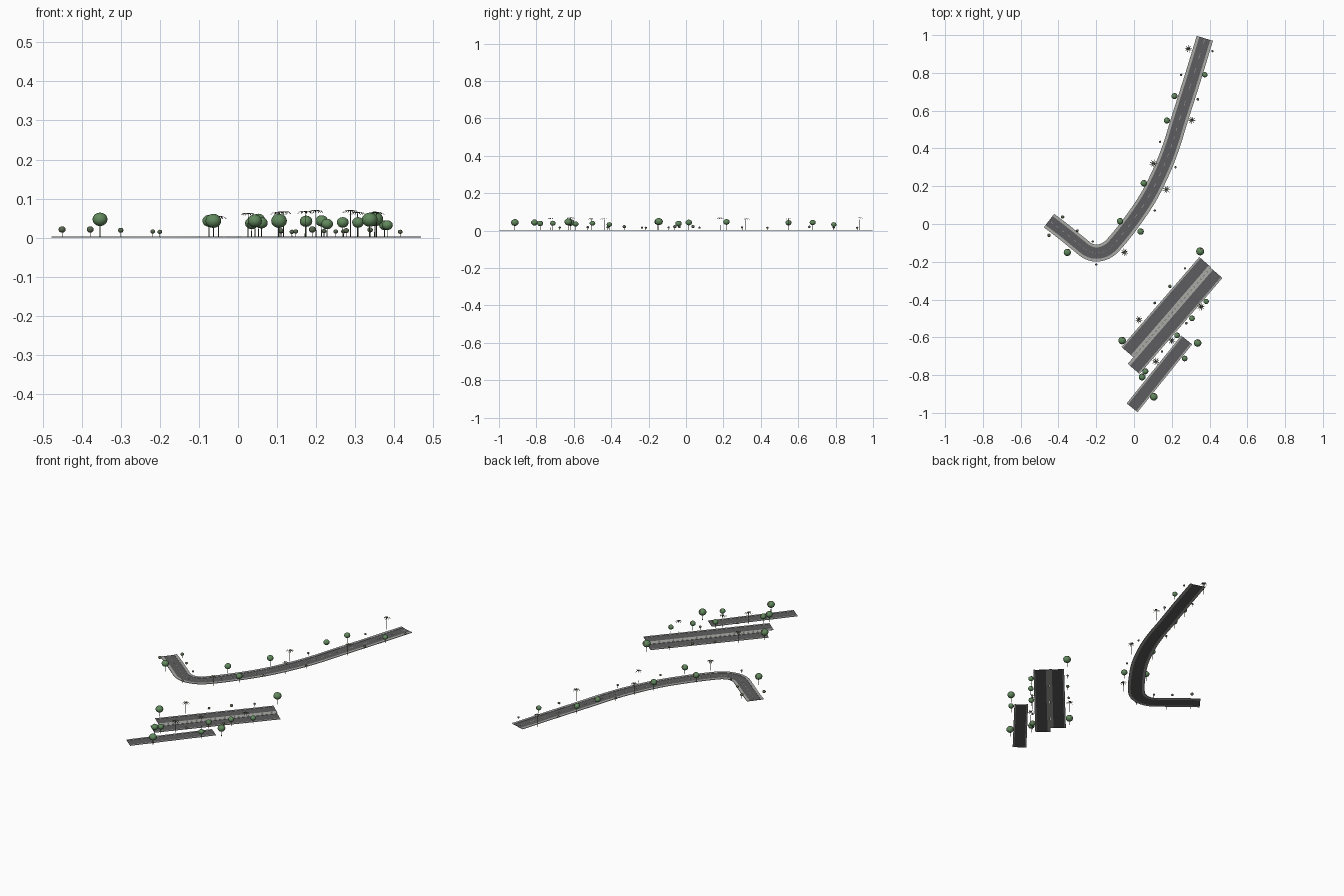
import bpy, bmesh, math
from mathutils import Vector, Matrix

if "Cube" in bpy.data.objects:
    bpy.data.objects.remove(bpy.data.objects["Cube"])


def mat(name, r, g, b):
    m = bpy.data.materials.new(name)
    m.diffuse_color = (r, g, b, 1)
    m.use_nodes = True
    m.node_tree.nodes["Principled BSDF"].inputs["Base Color"].default_value = m.diffuse_color
    return m


ASPHALT = mat("asphalt", 0.11, 0.11, 0.115)
PAVING = mat("paving", 0.40, 0.40, 0.38)
PAINT = mat("paint", 0.45, 0.45, 0.43)
LEAF = mat("leaf", 0.12, 0.25, 0.11)
SHRUB = mat("shrub_leaf", 0.10, 0.14, 0.08)
PALM = mat("palm_leaf", 0.12, 0.15, 0.09)
BARK = mat("bark", 0.08, 0.05, 0.04)


def finish(bm, name, mats, smooth=False):
    bmesh.ops.recalc_face_normals(bm, faces=bm.faces[:])
    me = bpy.data.meshes.new(name)
    bm.to_mesh(me)
    bm.free()
    for m in mats:
        me.materials.append(m)
    ob = bpy.data.objects.new(name, me)
    bpy.context.collection.objects.link(ob)
    if smooth:
        for p in me.polygons:
            p.use_smooth = True
    return ob


def spline(ctrl, n=8):
    # Catmull-Rom through the control points
    p = [Vector(c) for c in ctrl]
    p = [2 * p[0] - p[1]] + p + [2 * p[-1] - p[-2]]
    out = []
    for i in range(1, len(p) - 2):
        a, b, c, d = p[i - 1:i + 3]
        for k in range(n):
            t = k / n
            out.append(0.5 * (2 * b + (c - a) * t + (2 * a - 5 * b + 4 * c - d) * t * t
                              + (3 * b - a - 3 * c + d) * t ** 3))
    return out + [p[-2]]


def strip(bm, path, lo, hi, z0, z1):
    # slab between two sideways offsets of a path
    rings = []
    for i, p in enumerate(path):
        d = (path[min(i + 1, len(path) - 1)] - path[max(i - 1, 0)]).normalized()
        s = Vector((d.y, -d.x))
        rings.append([bm.verts.new((*(p + s * o), z))
                      for o, z in ((lo, z0), (hi, z0), (hi, z1), (lo, z1))])
    for a, b in zip(rings, rings[1:]):
        for j in range(4):
            bm.faces.new((a[j], a[(j + 1) % 4], b[(j + 1) % 4], b[j]))
    bm.faces.new(rings[0])
    bm.faces.new(rings[-1])


def road(name, path, width, left, right, dashes=False):
    h = width / 2
    bm = bmesh.new()
    strip(bm, path, -h + left, h - right, 0, 0.0015)
    finish(bm, name + "_surface", [ASPHALT])
    bm = bmesh.new()
    strip(bm, path, -h, -h + left, 0, 0.003)
    strip(bm, path, h - right, h, 0, 0.003)
    finish(bm, name + "_pavements", [PAVING])
    if dashes:
        bm = bmesh.new()
        for i in range(1, len(path) - 1, 3):
            strip(bm, path[i:i + 2], -0.001, 0.001, 0.0014, 0.0019)
        finish(bm, name + "_lane_dashes", [PAINT])


# Roads
curve = spline([(-0.45, 0.018), (-0.37, -0.043), (-0.29, -0.108), (-0.245, -0.142), (-0.2, -0.154),
                (-0.15, -0.142), (-0.105, -0.105), (-0.02, 0.0), (0.075, 0.14), (0.15, 0.29),
                (0.2, 0.42), (0.24, 0.55), (0.31, 0.77), (0.375, 0.983)])
road("curved_road", curve, 0.09, 0.015, 0.015, True)
V = lambda *pts: [Vector(p) for p in pts]
road("upper_carriageway", V((-0.035, -0.678), (0.377, -0.202)), 0.0825, 0.009, 0.016)
road("lower_carriageway", V((-0.002, -0.767), (0.437, -0.259)), 0.0825, 0.016, 0.009)
road("side_road", V((-0.01, -0.973), (0.279, -0.614)), 0.074, 0.009, 0.009)


def trunk(bm, x, y, h, r):
    bmesh.ops.create_cone(bm, cap_ends=True, segments=8, radius1=r, radius2=r * 0.7, depth=h,
                          matrix=Matrix.Translation((x, y, h / 2)))


def ball_tree(name, x, y, r, z, leaf):
    bm = bmesh.new()
    trunk(bm, x, y, z, max(0.0009, r * 0.075))
    n = len(bm.faces)
    bmesh.ops.create_uvsphere(bm, u_segments=20, v_segments=12, radius=r,
                              matrix=Matrix.Translation((x, y, z)) @ Matrix.Diagonal((1, 1, 0.9, 1)))
    bm.faces.ensure_lookup_table()
    for f in bm.faces[n:]:
        f.material_index = 1
    finish(bm, name, [BARK, leaf], True)


def palm(name, x, y, h):
    bm = bmesh.new()
    trunk(bm, x, y, h, 0.0013)
    n = len(bm.faces)
    # arched fronds: distance, rise, half width
    prof = [(0, 0, 0.0008), (0.007, 0.003, 0.002), (0.014, 0.002, 0.0017), (0.021, -0.004, 0.0003)]
    for k in range(9):
        a = 2 * math.pi * k / 9 + x * 20
        d, s = Vector((math.cos(a), math.sin(a), 0)), Vector((-math.sin(a), math.cos(a), 0))
        rows = []
        for t, rise, w in prof:
            c = Vector((x, y, h + rise)) + d * t
            rows.append([bm.verts.new(c + s * w), bm.verts.new(c + Vector((0, 0, 0.0006))),
                         bm.verts.new(c - s * w)])
        for p, q in zip(rows, rows[1:]):
            for j in (0, 1):
                bm.faces.new((p[j], p[j + 1], q[j + 1], q[j]))
    bm.faces.ensure_lookup_table()
    for f in bm.faces[n:]:
        f.material_index = 1
    finish(bm, name, [BARK, PALM])


# Round trees: x, y, crown radius, crown height
trees = [(0.375, 0.79, 0.014, 0.032), (0.214, 0.677, 0.016, 0.043), (0.174, 0.548, 0.016, 0.042),
         (0.052, 0.216, 0.017, 0.046), (-0.074, 0.015, 0.017, 0.043), (0.035, -0.04, 0.017, 0.037),
         (-0.353, -0.15, 0.019, 0.047), (0.35, -0.145, 0.021, 0.048), (-0.063, -0.617, 0.02, 0.043),
         (0.382, -0.41, 0.014, 0.032), (0.307, -0.5, 0.015, 0.039), (0.228, -0.59, 0.015, 0.035),
         (0.337, -0.63, 0.02, 0.046), (0.268, -0.712, 0.015, 0.039), (0.105, -0.915, 0.02, 0.043),
         (0.043, -0.81, 0.018, 0.043), (0.06, -0.78, 0.016, 0.038)]
for i, t in enumerate(trees):
    ball_tree(f"round_tree_{i + 1}", *t, LEAF)

# Palms: x, y, height
palms = [(0.288, 0.928, 0.067), (0.306, 0.55, 0.062), (0.103, 0.32, 0.062), (0.172, 0.182, 0.065),
         (-0.05, -0.15, 0.052), (0.026, -0.507, 0.06), (0.354, -0.438, 0.062),
         (0.199, -0.617, 0.067), (0.116, -0.727, 0.064)]
for i, t in enumerate(palms):
    palm(f"palm_{i + 1}", *t)

# Small shrubs on stems: x, y, radius, height
shrubs = [(-0.45, -0.06, 0.009, 0.021), (-0.378, 0.037, 0.009, 0.021), (-0.3, -0.035, 0.007, 0.019),
          (-0.218, -0.093, 0.006, 0.016), (-0.2, -0.215, 0.006, 0.015), (0.11, 0.072, 0.006, 0.016),
          (0.22, 0.3, 0.006, 0.017), (0.138, 0.435, 0.006, 0.015), (0.338, 0.66, 0.007, 0.02),
          (0.25, 0.79, 0.006, 0.016), (0.415, 0.915, 0.006, 0.015), (0.27, -0.235, 0.006, 0.016),
          (0.19, -0.33, 0.009, 0.021), (0.11, -0.418, 0.007, 0.018), (0.277, -0.525, 0.007, 0.018),
          (0.148, -0.675, 0.006, 0.016)]
for i, t in enumerate(shrubs):
    ball_tree(f"shrub_{i + 1}", *t, SHRUB)
